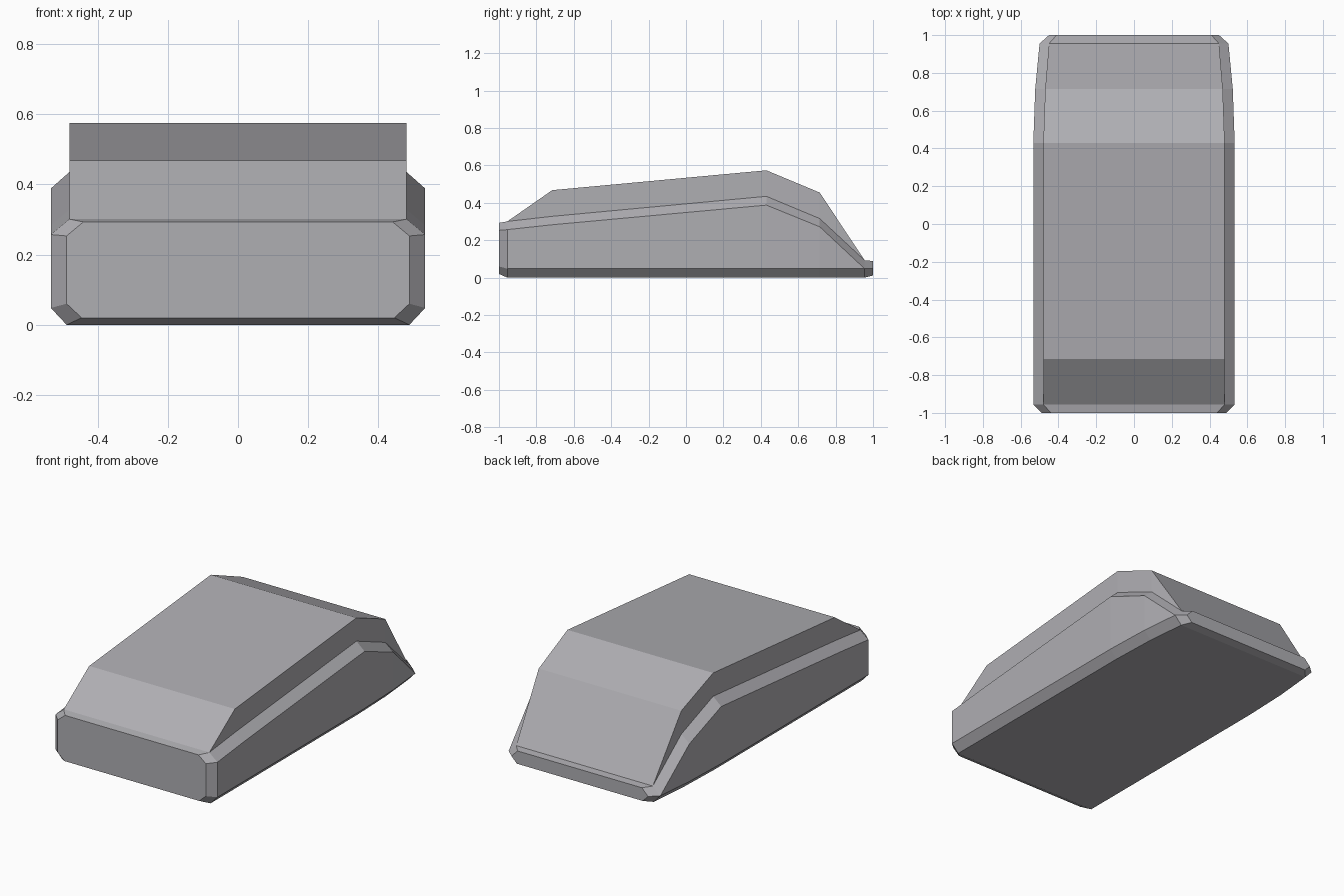
import bpy, bmesh

if "Cube" in bpy.data.objects:
    bpy.data.objects.remove(bpy.data.objects["Cube"])

# Stations: y, outer half width, bottom half width, top half width,
# then heights: bottom, lower bevel, shoulder, upper bevel, roof
stations = [
    (-1.00, 0.488, 0.445, 0.44, 0.02, 0.06, 0.253, 0.293, 0.293),
    (-0.955, 0.533, 0.488, 0.48, 0.0, 0.048, 0.257, 0.301, 0.301),
    (-0.715, 0.533, 0.488, 0.48, 0.0, 0.048, 0.283, 0.328, 0.468),
    (0.43, 0.533, 0.488, 0.48, 0.0, 0.048, 0.388, 0.435, 0.574),
    (0.715, 0.523, 0.478, 0.47, 0.0, 0.048, 0.272, 0.316, 0.455),
    (0.955, 0.50, 0.455, 0.45, 0.0, 0.048, 0.048, 0.093, 0.093),
    (1.00, 0.45, 0.415, 0.41, 0.012, 0.048, 0.048, 0.089, 0.089),
]

# Loft the bevelled body and raised top through the stations
bm = bmesh.new()
rings = []
for y, xo, xb, xt, z0, z1, z2, z3, z4 in stations:
    half = [(xb, z0), (xo, z1), (xo, z2), (xt, z3), (xt, z4)]
    outline = half + [(-x, z) for x, z in reversed(half)]
    rings.append([bm.verts.new((x, y, z)) for x, z in outline])

for a, b in zip(rings, rings[1:]):
    n = len(a)
    for i in range(n):
        j = (i + 1) % n
        bm.faces.new((a[i], a[j], b[j], b[i]))
bm.faces.new(rings[0])
bm.faces.new(rings[-1])

# Merge the points where the raised top runs out into the body
bmesh.ops.remove_doubles(bm, verts=bm.verts[:], dist=0.001)
bmesh.ops.recalc_face_normals(bm, faces=bm.faces[:])

mesh = bpy.data.meshes.new("body_shell")
bm.to_mesh(mesh)
bm.free()
body = bpy.data.objects.new("body_shell", mesh)
bpy.context.collection.objects.link(body)

# Dark, slightly cool grey paint
paint = bpy.data.materials.new("dark_grey")
paint.diffuse_color = (0.43, 0.425, 0.45, 1.0)
paint.use_nodes = True
paint.node_tree.nodes["Principled BSDF"].inputs["Base Color"].default_value = paint.diffuse_color
mesh.materials.append(paint)
